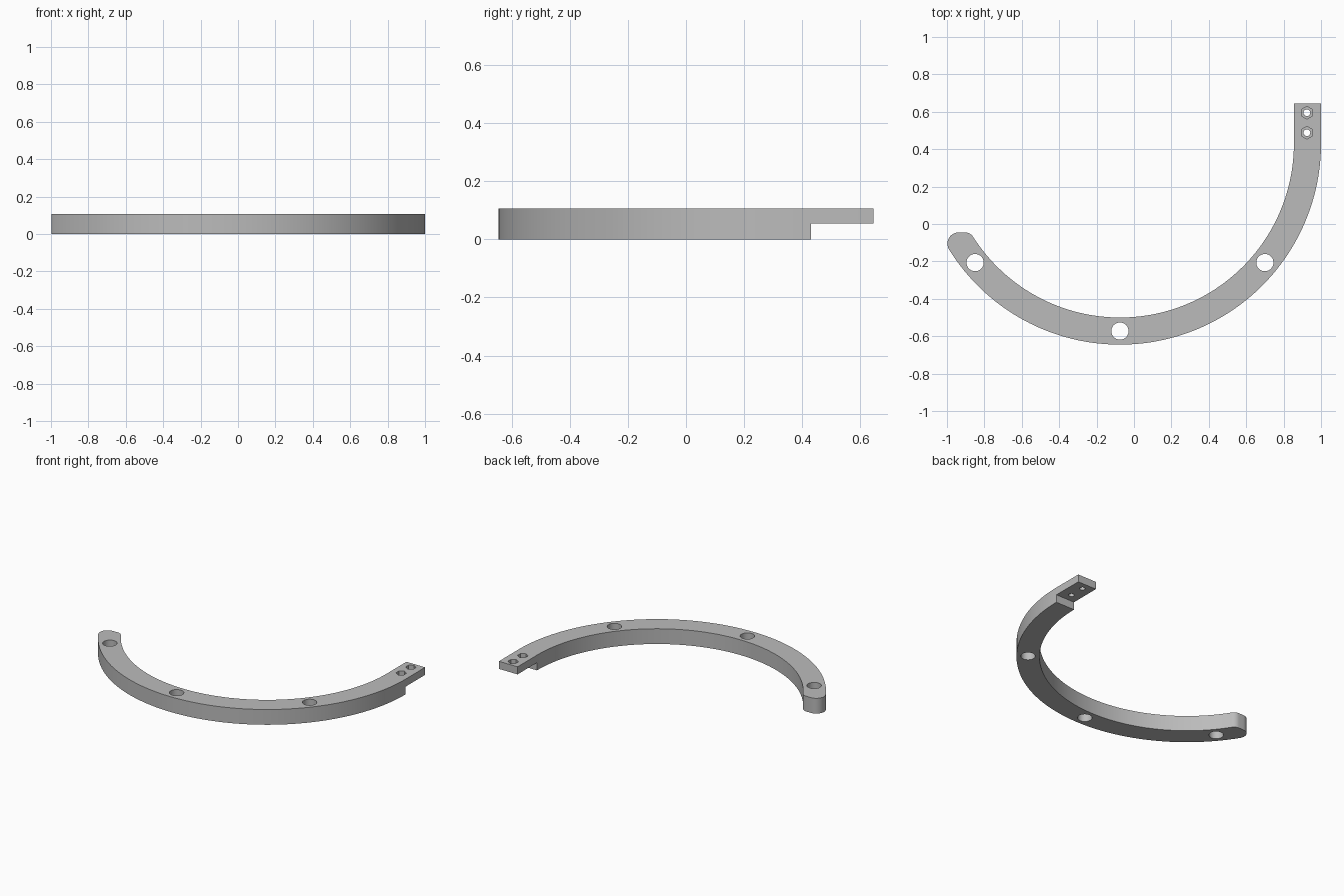
import bpy, bmesh
from math import sin, cos, pi, atan2, sqrt, radians

cube = bpy.data.objects.get("Cube")
if cube:
    bpy.data.objects.remove(cube)

CX, CY = -0.075, 0.43           # centre of the arc
R_OUT, R_IN = 1.075, 0.93
R_MID = (R_OUT + R_IN) / 2
HEIGHT, TAB_Z = 0.107, 0.054
Y_TAB, Y_TIP = 0.645, -0.045

grey = bpy.data.materials.new("satin grey")
grey.use_nodes = True
colour = (0.5, 0.5, 0.5, 1)
grey.diffuse_color = colour
grey.node_tree.nodes["Principled BSDF"].inputs["Base Color"].default_value = colour


def arc(cx, cy, r, a0, a1, n):
    steps = [a0 + (a1 - a0) * i / n for i in range(n + 1)]
    return [(cx + r * cos(a), cy + r * sin(a)) for a in steps]


def prism(name, outline, z0, z1):
    """Solid made by extruding a flat outline upward."""
    bm = bmesh.new()
    face = bm.faces.new([bm.verts.new((x, y, z0)) for x, y in outline])
    top = bmesh.ops.extrude_face_region(bm, geom=[face])["geom"]
    verts = [v for v in top if isinstance(v, bmesh.types.BMVert)]
    bmesh.ops.translate(bm, verts=verts, vec=(0, 0, z1 - z0))
    bmesh.ops.recalc_face_normals(bm, faces=bm.faces)
    mesh = bpy.data.meshes.new(name)
    bm.to_mesh(mesh)
    bm.free()
    mesh.materials.append(grey)
    obj = bpy.data.objects.new(name, mesh)
    bpy.context.collection.objects.link(obj)
    return obj


def tip_fillet(r, ring):
    """Centre of a tip corner fillet, and its angle seen from the arc centre."""
    dy = Y_TIP - r - CY
    dx = -sqrt(ring ** 2 - dy ** 2)
    return CX + dx, CY + dy, atan2(dy, dx)


# Curved bar: outer arc, rounded tip, inner arc, straight tab
r_a, r_b = 0.06, 0.05
ax, ay, a_ang = tip_fillet(r_a, R_OUT - r_a)
bx, by, b_ang = tip_fillet(r_b, R_IN + r_b)
outline = [(CX + R_OUT, Y_TAB)]
outline += arc(CX, CY, R_OUT, 0, a_ang, 80)
outline += arc(ax, ay, r_a, a_ang, -1.5 * pi, 12)[1:]
outline += arc(bx, by, r_b, pi / 2, b_ang + pi, 12)
outline += arc(CX, CY, R_IN, b_ang, 0, 80)[1:]
outline += [(CX + R_IN, Y_TAB)]
bar = prism("curved_bar", outline, 0, HEIGHT)

# Step under the tab
cutters = [prism("step_cutter", [(0.7, CY), (1.2, CY), (1.2, 0.8), (0.7, 0.8)], -0.1, TAB_Z)]

# Large through holes along the arc
for deg in (-140.6, -90, -39.4):
    a = radians(deg)
    x, y = CX + R_MID * cos(a), CY + R_MID * sin(a)
    cutters.append(prism("hole_cutter", arc(x, y, 0.046, 0, 2 * pi, 40)[:-1], -0.1, 0.2))

# Small screw holes with hexagonal nut pockets in the tab
for y in (0.488, 0.595):
    x = CX + R_MID - 0.003
    cutters.append(prism("screw_cutter", arc(x, y, 0.018, 0, 2 * pi, 24)[:-1], 0, 0.2))
    cutters.append(prism("nut_cutter", arc(x, y, 0.034, pi / 6, pi / 6 + 2 * pi, 6)[:-1],
                         HEIGHT - 0.027, 0.2))

bpy.ops.object.select_all(action="DESELECT")
bpy.context.view_layer.objects.active = bar
bar.select_set(True)
for cutter in cutters:
    cutter.hide_render = True
    mod = bar.modifiers.new("cut", "BOOLEAN")
    mod.operation, mod.solver, mod.object = "DIFFERENCE", "EXACT", cutter
    bpy.ops.object.modifier_apply(modifier=mod.name)
    bpy.data.objects.remove(cutter)

bpy.ops.object.shade_smooth_by_angle(angle=radians(30))
